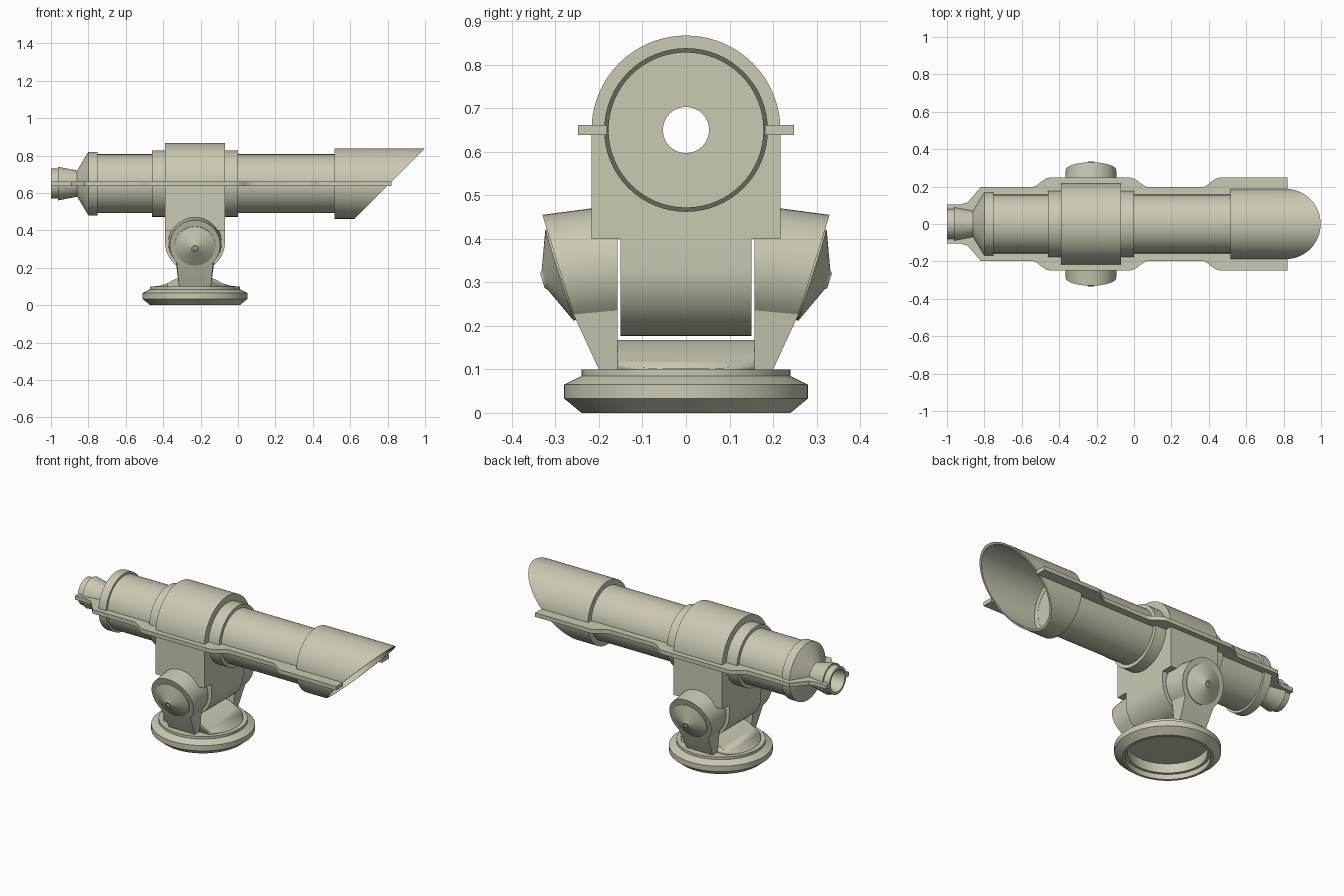
import bpy, bmesh
from math import sin, cos, pi, radians
from mathutils import Vector

if "Cube" in bpy.data.objects:
    bpy.data.objects.remove(bpy.data.objects["Cube"])

AXIS_Z = 0.65      # height of the tube axis
PIVOT_X = -0.23    # centre of the mount
BEIGE = (0.60, 0.585, 0.45, 1)

mat = bpy.data.materials.new("warm beige")
mat.use_nodes = True
mat.diffuse_color = BEIGE
bsdf = mat.node_tree.nodes["Principled BSDF"]
bsdf.inputs["Base Color"].default_value = BEIGE
bsdf.inputs["Roughness"].default_value = 0.7


def finish(name, bm):
    bmesh.ops.remove_doubles(bm, verts=bm.verts, dist=1e-5)
    bmesh.ops.recalc_face_normals(bm, faces=bm.faces)
    mesh = bpy.data.meshes.new(name)
    bm.to_mesh(mesh)
    bm.free()
    mesh.materials.append(mat)
    obj = bpy.data.objects.new(name, mesh)
    bpy.context.collection.objects.link(obj)
    bpy.ops.object.select_all(action="DESELECT")
    obj.select_set(True)
    bpy.context.view_layer.objects.active = obj
    bpy.ops.object.shade_smooth_by_angle(angle=radians(28))
    return obj


def lathe(name, profile, origin, axis, steps=64, adjust=None):
    """Spin a closed (distance along axis, radius) profile around an axis."""
    bm = bmesh.new()
    turn = Vector(axis).to_track_quat("Z", "Y")
    rings = []
    for i in range(steps):
        a = 2 * pi * i / steps
        rings.append([bm.verts.new(Vector(origin) + turn @ Vector((r * cos(a), r * sin(a), t)))
                      for t, r in profile])
    n = len(profile)
    for i in range(steps):
        p, q = rings[i], rings[(i + 1) % steps]
        for j in range(n):
            k = (j + 1) % n
            if profile[j][1] or profile[k][1]:
                bm.faces.new((p[j], p[k], q[k], q[j]))
    if adjust:
        for v in bm.verts:
            adjust(v)
    return finish(name, bm)


def loft(name, first, second):
    """Join two matching outlines into a closed solid."""
    bm = bmesh.new()
    a = [bm.verts.new(p) for p in first]
    b = [bm.verts.new(p) for p in second]
    bm.faces.new(a)
    bm.faces.new(b)
    for i in range(len(a)):
        k = (i + 1) % len(a)
        bm.faces.new((a[i], a[k], b[k], b[i]))
    return finish(name, bm)


def arc(cx, cy, r, start, end, steps=32):
    angles = [radians(start + (end - start) * i / steps) for i in range(steps + 1)]
    return [(cx + r * cos(a), cy + r * sin(a)) for a in angles]


def boolean(obj, cutter, operation):
    mod = obj.modifiers.new("cut", "BOOLEAN")
    mod.operation = operation
    mod.object = cutter
    mod.solver = "EXACT"
    bpy.context.view_layer.objects.active = obj
    bpy.ops.object.modifier_apply(modifier=mod.name)
    bpy.data.objects.remove(cutter)


# Main tube with eyepiece, collars and a narrow bore
tube_profile = [
    (-1.0, 0.066), (-1.0, 0.08), (-0.962, 0.08), (-0.962, 0.09), (-0.86, 0.07),
    (-0.8, 0.17), (-0.75, 0.17), (-0.75, 0.157), (-0.46, 0.157), (-0.46, 0.178),
    (0.0, 0.178), (0.0, 0.157), (0.53, 0.157), (0.53, 0.053), (-0.93, 0.053)]
lathe("main_tube", tube_profile, (0, 0, AXIS_Z), (1, 0, 0))


# Hood with a slanted mouth
def slant(v):
    if v.co.x > 0.9:
        v.co.x = 0.81 + v.co.z - AXIS_Z


lathe("slanted_hood", [(0.515, 0.15), (0.515, 0.188), (1, 0.188), (1, 0.178),
                       (0.531, 0.178), (0.531, 0.15)],
      (0, 0, AXIS_Z), (1, 0, 0), adjust=slant)


# Side flanges running along the tube
def ease(x0, w0, x1, w1, steps=8):
    return [(x0 + (x1 - x0) * i / steps, w0 + (w1 - w0) * (1 - cos(pi * i / steps)) / 2)
            for i in range(steps + 1)]


outer_edge = ([(-1, 0.105), (-0.93, 0.105), (-0.89, 0.115), (-0.82, 0.197)]
              + ease(-0.55, 0.197, -0.45, 0.248) + ease(-0.02, 0.248, 0.08, 0.197)
              + ease(0.36, 0.197, 0.46, 0.248) + [(0.82, 0.248)])
inner_edge = [(0.82, 0.182), (0.52, 0.182), (0.51, 0.15), (-0.8, 0.15), (-0.86, 0.068), (-1, 0.07)]
for side, label in ((1, "back"), (-1, "front")):
    loft(label + "_flange",
         [(x, side * y, AXIS_Z - 0.012) for x, y in outer_edge + inner_edge],
         [(x, side * y, AXIS_Z + 0.012) for x, y in outer_edge + inner_edge])

# Arched saddle block around the tube, bored through
arch = [(-0.217, 0.4), (0.217, 0.4)] + arc(0, AXIS_Z, 0.217, 0, 180, 40)
block = loft("saddle_block", [(-0.39, y, z) for y, z in arch], [(-0.07, y, z) for y, z in arch])
bore = lathe("bore_cutter", [(-0.5, 0), (-0.5, 0.1), (0.1, 0.1), (0.1, 0)],
             (0, 0, AXIS_Z), (1, 0, 0))
boolean(block, bore, "DIFFERENCE")

# Rounded pivot barrel under the block
barrel = [(PIVOT_X + 0.16, 0.41), (PIVOT_X - 0.16, 0.41)] + arc(PIVOT_X, 0.337, 0.16, 180, 360)
loft("pivot_barrel", [(x, -0.15, z) for x, z in barrel], [(x, 0.15, z) for x, z in barrel])


# Support arms with tilted round heads and conical caps
def support_arm(side, label):
    bm = bmesh.new()
    inner = [(x, 0.157, z) for x, z in arc(PIVOT_X, 0.335, 0.143, -44, 224)]
    outer = [(x, 0.33 - (0.455 - z) * 0.3125, z) for x, z in arc(PIVOT_X, 0.32, 0.135, -44, 224)]
    for y, pts in ((0.157, inner), (0.198, outer)):
        pts += [(PIVOT_X - 0.085, y, 0.095), (PIVOT_X + 0.085, y, 0.095)]
    a, b = ([bm.verts.new((x, side * y, z)) for x, y, z in pts] for pts in (inner, outer))
    bm.faces.new(a)
    bm.faces.new(b[:-2])
    bm.faces.new((b[-3], b[-2], b[-1], b[0]))
    for i in range(len(a)):
        k = (i + 1) % len(a)
        bm.faces.new((a[i], a[k], b[k], b[i]))
    finish(label + "_arm", bm)
    lathe(label + "_pivot_cap",
          [(-0.02, 0), (-0.02, 0.109), (0.004, 0.109), (0.04, 0.022), (0.045, 0.018),
           (0.045, 0.011), (0.036, 0.011), (0.036, 0)],
          (PIVOT_X, side * 0.287, 0.317), (0, side * 0.954, -0.298), 48)


support_arm(1, "back")
support_arm(-1, "front")

# Round base, hollow underneath
lathe("base_ring",
      [(0, 0.225), (0, 0.24), (0.033, 0.28), (0.065, 0.28), (0.085, 0.24),
       (0.1, 0.24), (0.1, 0), (0.085, 0), (0.085, 0.21), (0.03, 0.21), (0.03, 0.225)],
      (PIVOT_X, 0, 0), (0, 0, 1), 72)

# Flared hump on the base, trimmed to the round top
half = [(0.23, 0.095), (0.23, 0.1), (0.19, 0.104), (0.15, 0.116), (0.11, 0.137),
        (0.07, 0.157), (0.03, 0.168)]
hump_outline = half + [(-x, z) for x, z in reversed(half)]
hump = loft("base_hump", [(PIVOT_X + x, -0.157, z) for x, z in hump_outline],
            [(PIVOT_X + x, 0.157, z) for x, z in hump_outline])
trim = lathe("hump_trim", [(0, 0), (0, 0.215), (0.3, 0.215), (0.3, 0)],
             (PIVOT_X, 0, 0), (0, 0, 1))
boolean(hump, trim, "INTERSECT")
